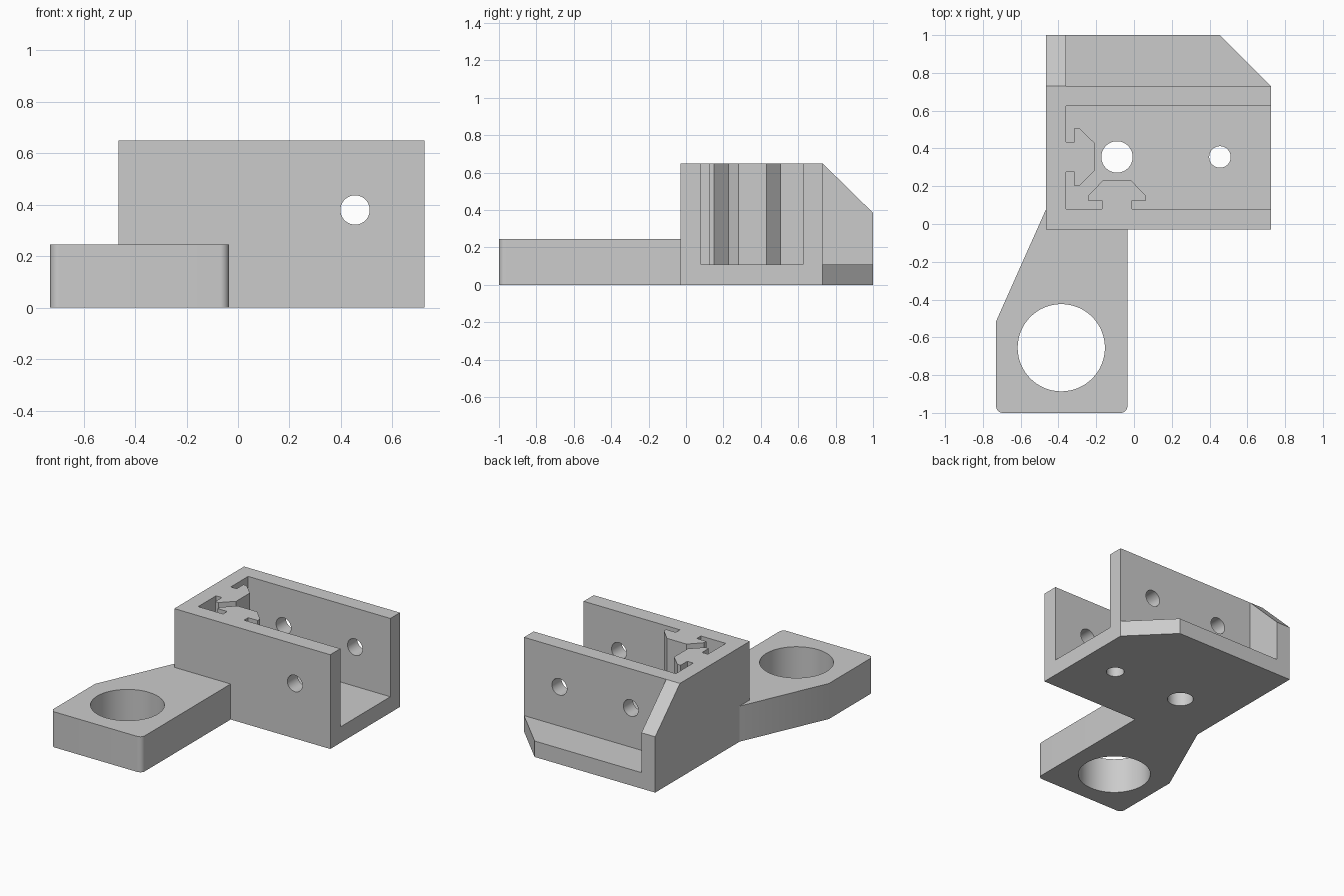
import bpy
import bmesh
import math
from mathutils import Matrix, Vector

cube = bpy.data.objects.get("Cube")
if cube:
    bpy.data.objects.remove(cube, do_unlink=True)

GREY = (0.6, 0.6, 0.6, 1.0)
grey = bpy.data.materials.new("plain_grey")
grey.use_nodes = True
grey.diffuse_color = GREY
grey.node_tree.nodes["Principled BSDF"].inputs["Base Color"].default_value = GREY

# Main levels shared by the parts
LEFT, RIGHT = -0.465, 0.725
FRONT, BACK, REAR = -0.03, 0.73, 1.0
FLOOR, TOP = 0.11, 0.65
INNER_X, INNER_Y0, INNER_Y1 = -0.36, 0.08, 0.625
HOLE_X, BORE_X, HOLE_Y, HOLE_Z = 0.455, -0.09, 0.355, 0.38


def add_object(name, bm):
    bmesh.ops.recalc_face_normals(bm, faces=bm.faces)
    mesh = bpy.data.meshes.new(name)
    bm.to_mesh(mesh)
    bm.free()
    mesh.materials.append(grey)
    obj = bpy.data.objects.new(name, mesh)
    bpy.context.collection.objects.link(obj)
    return obj


def prism(name, outline, low, high, along_x=False):
    """Extrude an xy outline along z, or a yz outline along x."""
    bm = bmesh.new()
    points = [(low, a, b) if along_x else (a, b, low) for a, b in outline]
    face = bm.faces.new([bm.verts.new(p) for p in points])
    top = bmesh.ops.extrude_face_region(bm, geom=[face])["geom"]
    step = Vector((high - low, 0, 0)) if along_x else Vector((0, 0, high - low))
    bmesh.ops.translate(bm, vec=step, verts=[v for v in top if isinstance(v, bmesh.types.BMVert)])
    return add_object(name, bm)


def drill(centre, radius, depth, along_y=False):
    bm = bmesh.new()
    turn = Matrix.Rotation(math.pi / 2 if along_y else 0, 4, "X")
    bmesh.ops.create_cone(bm, cap_ends=True, segments=64, radius1=radius, radius2=radius,
                          depth=depth, matrix=Matrix.Translation(centre) @ turn)
    return add_object("drill_cutter", bm)


def cut(obj, cutters):
    """Subtract the cutters, then remove them."""
    for cutter in cutters:
        cutter.hide_render = True
        mod = obj.modifiers.new("cut", "BOOLEAN")
        mod.operation = "DIFFERENCE"
        mod.solver = "EXACT"
        mod.object = cutter
    bpy.context.view_layer.update()
    graph = bpy.context.evaluated_depsgraph_get()
    mesh = bpy.data.meshes.new_from_object(obj.evaluated_get(graph))
    obj.modifiers.clear()
    obj.data = mesh
    for cutter in cutters:
        bpy.data.objects.remove(cutter, do_unlink=True)


def rounded(x, y, radius, start):
    """Quarter-circle corner around a centre, starting at an angle in degrees."""
    angles = [math.radians(start + 90 * i / 8) for i in range(9)]
    return [(x + radius * math.cos(a), y + radius * math.sin(a)) for a in angles]


# T-shaped key: (position along the wall, distance out of the wall)
half = [(0.08, 0), (0.08, 0.045), (0.153, 0.045), (0.153, 0.07), (0.075, 0.15)]
key = [(-s, d) for s, d in half] + [(s, d) for s, d in reversed(half)]

# Channel housing, open at the top and the left end, with two keys in its corner
cavity = [(INNER_X, INNER_Y0)]
cavity += [(BORE_X + s, INNER_Y0 + d) for s, d in key]
cavity += [(RIGHT + 0.2, INNER_Y0), (RIGHT + 0.2, INNER_Y1), (INNER_X, INNER_Y1)]
cavity += [(INNER_X + d, HOLE_Y - s) for s, d in key]
housing = prism("channel_housing",
                [(LEFT, FRONT), (RIGHT, FRONT), (RIGHT, BACK), (LEFT, BACK)], 0, TOP)
cut(housing, [
    prism("cavity_cutter", cavity, FLOOR, TOP + 0.2),
    drill((BORE_X, HOLE_Y, 0), 0.083, 0.4),
    drill((HOLE_X, HOLE_Y, 0), 0.057, 0.4),
    drill((HOLE_X, FRONT, HOLE_Z), 0.057, 0.4, True),
    drill((HOLE_X, BACK, HOLE_Z), 0.057, 0.4, True),
    drill((BORE_X, BACK, HOLE_Z), 0.057, 0.4, True),
])

# Rear ledge with a clipped corner
ledge = prism("rear_ledge",
              [(INNER_X, BACK), (RIGHT, BACK), (HOLE_X, REAR), (INNER_X, REAR)], 0, FLOOR)

# Sloped gusset beside the ledge
gusset = prism("rear_gusset",
               [(BACK, 0), (REAR, 0), (REAR, 0.385), (BACK, TOP)], LEFT, INNER_X, True)

# Front arm with rounded outer corners and a large bore
r = 0.035
arm_outline = [(-0.035, FRONT), (LEFT, FRONT), (LEFT, 0.08), (-0.73, -0.515)]
arm_outline += rounded(-0.73 + r, -1 + r, r, 180) + rounded(-0.035 - r, -1 + r, r, 270)
arm = prism("front_arm", arm_outline, 0, 0.245)
cut(arm, [drill((-0.385, -0.655, 0.12), 0.231, 0.6)])

# Smooth the bores and rounded corners, keep the other edges sharp
bpy.ops.object.select_all(action="DESELECT")
for part in (housing, ledge, gusset, arm):
    part.select_set(True)
bpy.context.view_layer.objects.active = housing
bpy.ops.object.shade_smooth_by_angle(angle=math.radians(30))
